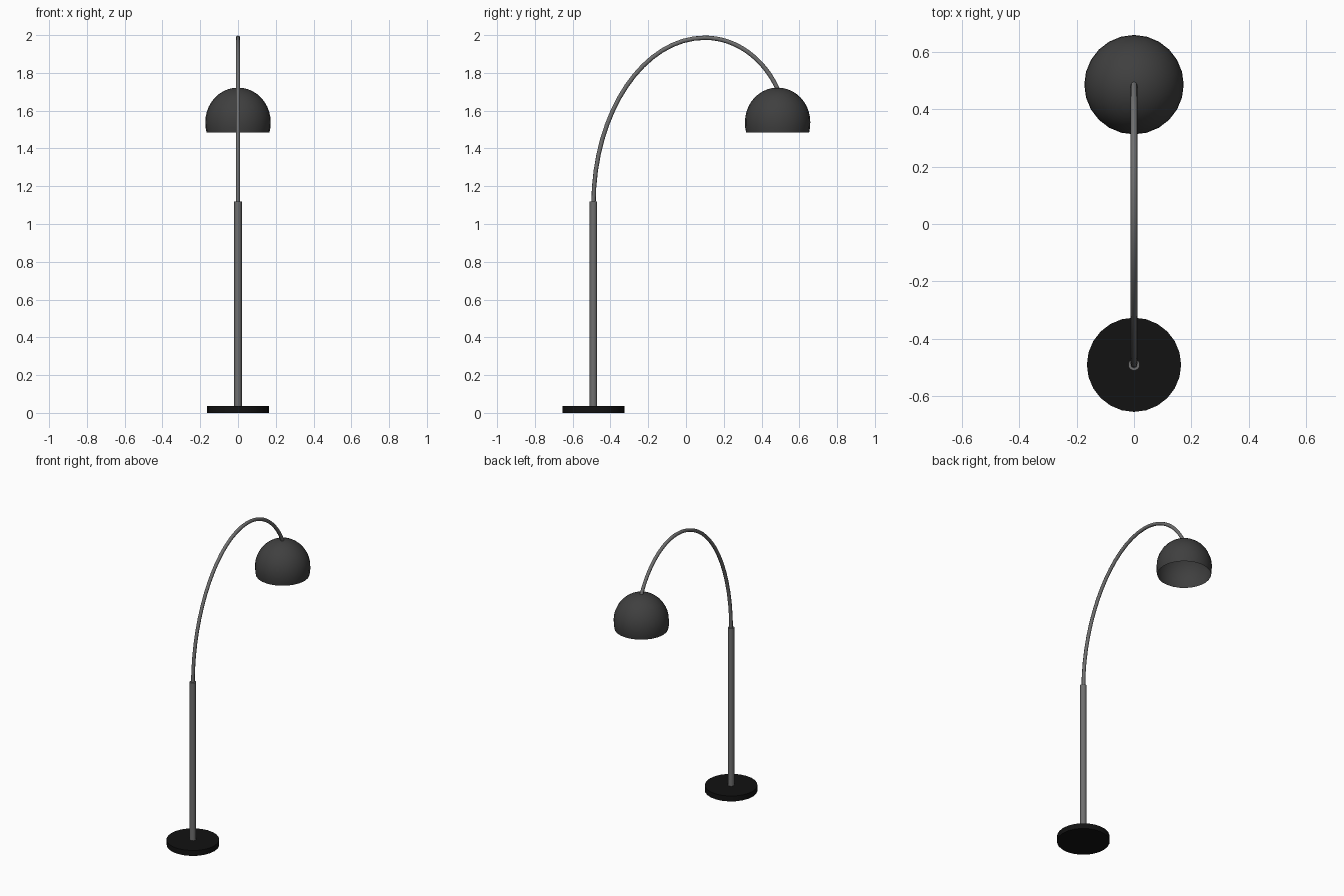
import bpy, math

if "Cube" in bpy.data.objects:
    bpy.data.objects.remove(bpy.data.objects["Cube"])

BASE_Y, SHADE_Y = -0.49, 0.485


def material(name, v):
    m = bpy.data.materials.new(name)
    m.diffuse_color = (v, v, v, 1)
    m.use_nodes = True
    m.node_tree.nodes["Principled BSDF"].inputs["Base Color"].default_value = m.diffuse_color
    return m


black = material("black", 0.006)
dark = material("dark_grey", 0.05)
metal = material("grey_metal", 0.16)


def finish(ob, name, mat):
    ob.name = name
    ob.data.materials.append(mat)
    bpy.ops.object.select_all(action='DESELECT')
    ob.select_set(True)
    bpy.context.view_layer.objects.active = ob
    if ob.type == 'MESH':
        bpy.ops.object.shade_smooth_by_angle(angle=math.radians(40))


def cylinder(name, r, z0, z1, sides, mat):
    bpy.ops.mesh.primitive_cylinder_add(vertices=sides, radius=r, depth=z1 - z0,
                                        location=(0, BASE_Y, (z0 + z1) / 2))
    finish(bpy.context.object, name, mat)


# Round foot and thick lower pole
cylinder("base", 0.164, 0, 0.037, 24, black)
cylinder("pole", 0.02, 0.03, 1.12, 16, metal)

# Thin arched arm: point, left handle, right handle as (y, z)
cu = bpy.data.curves.new("arm", 'CURVE')
cu.dimensions = '3D'
cu.bevel_depth = 0.0115
cu.bevel_resolution = 2
cu.resolution_u = 16
cu.use_fill_caps = True
path = [((BASE_Y, 1.10), (BASE_Y, 1.0), (BASE_Y, 1.60)),
        ((0.10, 1.986), (-0.22, 1.986), (0.27, 1.986)),
        ((SHADE_Y, 1.715), (0.415, 1.87), (0.50, 1.68))]
sp = cu.splines.new('BEZIER')
sp.bezier_points.add(len(path) - 1)
for bp, (co, hl, hr) in zip(sp.bezier_points, path):
    bp.handle_left_type = bp.handle_right_type = 'FREE'
    bp.co, bp.handle_left, bp.handle_right = [(0, y, z) for y, z in (co, hl, hr)]
arm = bpy.data.objects.new("arm", cu)
bpy.context.collection.objects.link(arm)
finish(arm, "arm", metal)

# Open dome shade: lathed quarter circle with a slightly tucked-in rim
R, H, ZC, SIDES = 0.173, 0.182, 1.54, 24
profile = [(R * math.sin(a), ZC + H * math.cos(a))
           for a in (math.radians(90 * i / 10) for i in range(1, 11))]
profile += [(0.1715, 1.51), (0.167, 1.485)]
verts = [(0, 0, ZC + H)]
for r, z in profile:
    verts += [(r * math.cos(2 * math.pi * k / SIDES), r * math.sin(2 * math.pi * k / SIDES), z)
              for k in range(SIDES)]
faces = [(0, 1 + k, 1 + (k + 1) % SIDES) for k in range(SIDES)]
for i in range(len(profile) - 1):
    a, b = 1 + i * SIDES, 1 + (i + 1) * SIDES
    for k in range(SIDES):
        n = (k + 1) % SIDES
        faces.append((a + k, b + k, b + n, a + n))
me = bpy.data.meshes.new("shade")
me.from_pydata(verts, [], faces)
shade = bpy.data.objects.new("shade", me)
shade.location.y = SHADE_Y
bpy.context.collection.objects.link(shade)
finish(shade, "shade", dark)
